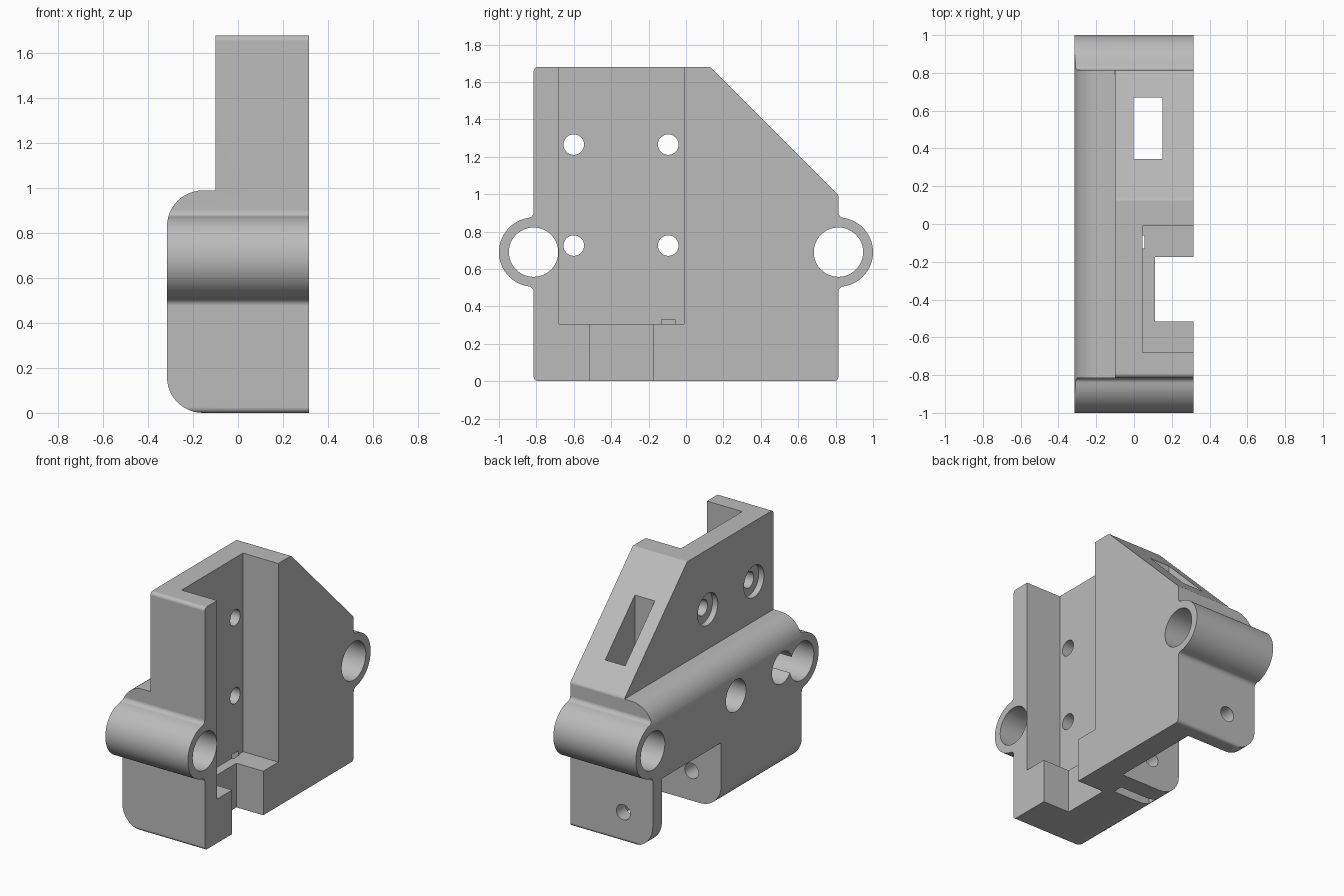
import bpy, bmesh
from math import sin, cos, pi, radians, atan2
from mathutils import Matrix, Vector

old = bpy.data.objects.get("Cube")
if old:
    bpy.data.objects.remove(old, do_unlink=True)

grey = bpy.data.materials.new("plain grey")
grey.use_nodes = True
grey.diffuse_color = (0.5, 0.5, 0.5, 1)
grey.node_tree.nodes["Principled BSDF"].inputs["Base Color"].default_value = (0.5, 0.5, 0.5, 1)


def arc(cx, cy, r, a0, a1, n=8):
    """Points along an arc, angles in degrees."""
    steps = [radians(a0 + (a1 - a0) * i / n) for i in range(n + 1)]
    return [(cx + r * cos(a), cy + r * sin(a)) for a in steps]


def make(name, bm):
    bmesh.ops.recalc_face_normals(bm, faces=bm.faces)
    mesh = bpy.data.meshes.new(name)
    bm.to_mesh(mesh)
    bm.free()
    mesh.materials.append(grey)
    ob = bpy.data.objects.new(name, mesh)
    bpy.context.collection.objects.link(ob)
    return ob


def prism(name, points, place, depth):
    """Extrude a 2D outline; place maps (u, v, w) to the model's axes."""
    bm = bmesh.new()
    face = bm.faces.new([bm.verts.new(place(u, v, depth[0])) for u, v in points])
    ext = bmesh.ops.extrude_face_region(bm, geom=[face])
    move = Vector(place(0, 0, depth[1])) - Vector(place(0, 0, depth[0]))
    bmesh.ops.translate(bm, vec=move, verts=[g for g in ext["geom"] if isinstance(g, bmesh.types.BMVert)])
    return make(name, bm)


def along_x(u, v, w):
    return (w, u, v)


def along_y(u, v, w):
    return (u, w, v)


def box(name, x, y, z):
    outline = [(y[0], z[0]), (y[1], z[0]), (y[1], z[1]), (y[0], z[1])]
    return prism(name, outline, along_x, x)


def hole(name, u, v, r, place, depth, n=40):
    return prism(name, arc(u, v, r, 0, 360, n)[:-1], place, depth)


def combine(target, tool, operation):
    mod = target.modifiers.new("cut", "BOOLEAN")
    mod.operation = operation
    mod.solver = "EXACT"
    mod.object = tool
    bpy.context.view_layer.objects.active = target
    bpy.ops.object.modifier_apply(modifier=mod.name)
    bpy.data.objects.remove(tool, do_unlink=True)


# Side outline: plate with sloped corner and a filleted rod eye on each end
E, EZ, R, F, C = 0.815, 0.69, 0.185, 0.03, 0.025
rise = ((R + F) ** 2 - F ** 2) ** 0.5
t = atan2(rise, F) * 180 / pi
eye = (arc(E + F, EZ - rise, F, 180, 180 - t, 5)
       + arc(E, EZ, R, -t, t, 36)[1:-1]
       + arc(E + F, EZ + rise, F, 180 + t, 180, 5))
outline = (arc(E - C, C, C, -90, 0, 5) + eye
           + arc(E - C, 0.985, C, 0, 45, 4)
           + arc(0.12, 1.68 - C, C, 45, 90, 4)
           + arc(-E + C, 1.68 - C, C, 90, 180, 5)
           + [(-y, z) for y, z in reversed(eye)]
           + arc(-E + C, C, C, 180, 270, 5))
bracket = prism("carriage_bracket", outline, along_x, (-0.316, 0.316))

# End profile: thick rounded base below a thinner upright
profile = ([(0.316, -0.01), (0.316, 1.7), (-0.1, 1.7), (-0.1, 0.99)]
           + arc(-0.156, 0.83, 0.16, 90, 180, 12)
           + arc(-0.156, 0.16, 0.16, 180, 270, 12))
profile[0] = (0.316, 0)
combine(bracket, prism("end_profile", profile, along_y, (-1.1, 1.1)), "INTERSECT")

# Rail channel, cable notch, vertical window, underside pocket, nut slot
cuts = [
    box("channel", (0.045, 0.5), (-0.68, -0.01), (0.305, 2)),
    box("notch", (0.11, 0.5), (-0.515, -0.175), (-0.2, 0.4)),
    box("pocket", (-0.5, 0.15), (0.067, 0.715), (-0.2, 0.46)),
    box("window", (-0.003, 0.15), (0.345, 0.67), (0.3, 2)),
    box("nut_slot", (-0.235, 0.055), (-0.13, -0.06), (-0.2, 0.33)),
    hole("clamp_bore", -0.09, 0.205, 0.053, along_y, (-0.25, 1.2), 28),
]
# Rod bores
for side in (-1, 1):
    cuts.append(hole("rod_bore", side * E, EZ, 0.132, along_x, (-0.5, 0.5), 48))
# Screw holes with counterbores from the back
for y in (-0.6, -0.095):
    for z in (0.725, 1.265):
        cuts.append(hole("screw_hole", y, z, 0.055, along_x, (-0.5, 0.2), 28))
        cuts.append(hole("counterbore", y, z, 0.11, along_x, (-0.5, -0.06)))
for cut in cuts:
    combine(bracket, cut, "DIFFERENCE")

# Smooth curved walls, crisp flat faces
bpy.ops.object.select_all(action="DESELECT")
bracket.select_set(True)
bpy.context.view_layer.objects.active = bracket
bpy.ops.object.shade_smooth_by_angle(angle=radians(30))
weighted = bracket.modifiers.new("flat_faces", "WEIGHTED_NORMAL")
weighted.keep_sharp = True
